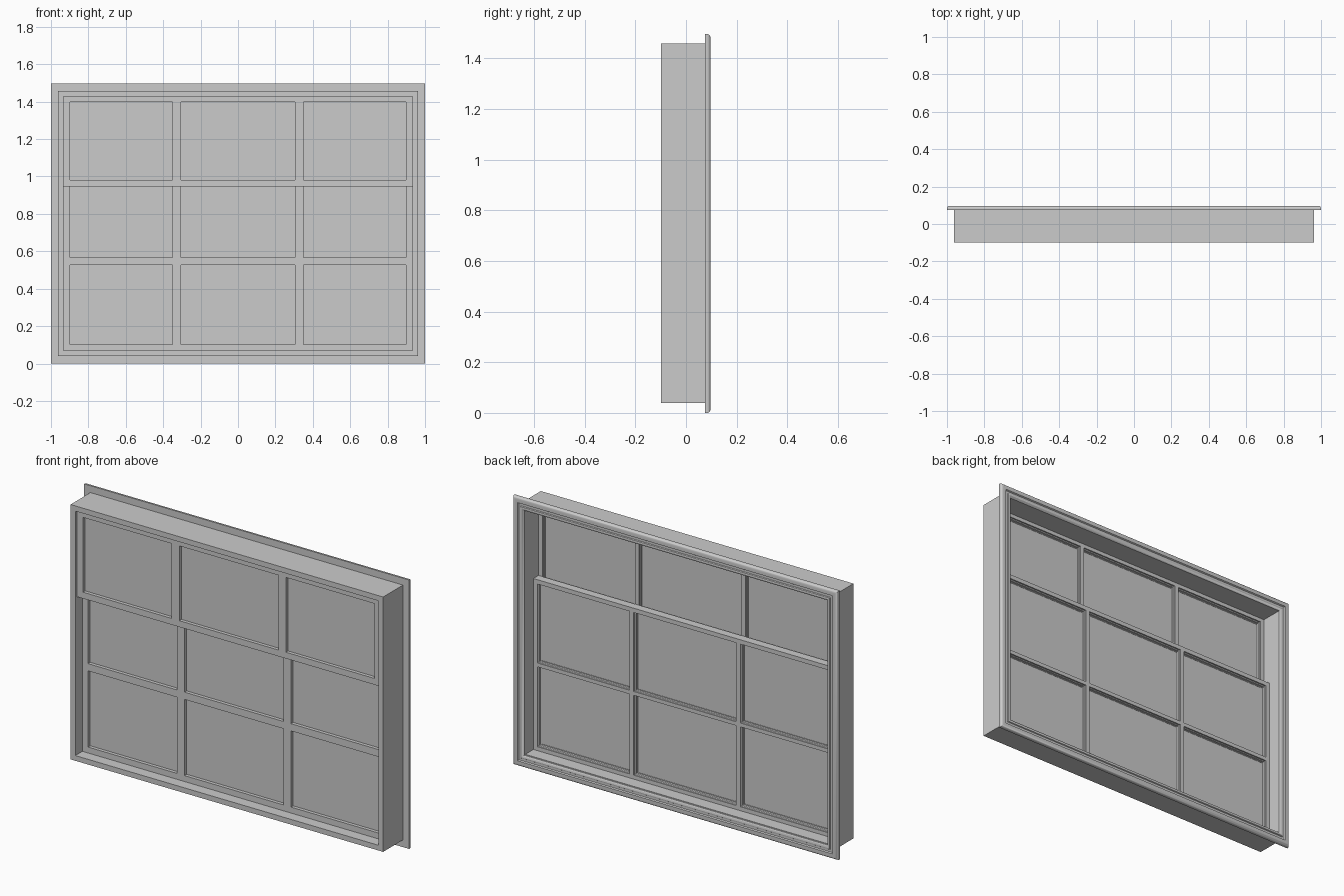
import bpy, bmesh, math

if "Cube" in bpy.data.objects:
    bpy.data.objects.remove(bpy.data.objects["Cube"])


def finish(name, bm, smooth=False):
    bmesh.ops.recalc_face_normals(bm, faces=bm.faces)
    me = bpy.data.meshes.new(name)
    bm.to_mesh(me)
    bm.free()
    ob = bpy.data.objects.new(name, me)
    bpy.context.collection.objects.link(ob)
    if smooth:
        bpy.ops.object.select_all(action='DESELECT')
        bpy.context.view_layer.objects.active = ob
        ob.select_set(True)
        bpy.ops.object.shade_smooth_by_angle(angle=math.radians(35))
    return ob


def bridge(bm, a, b):
    for i in range(len(a)):
        j = (i + 1) % len(a)
        bm.faces.new((a[i], a[j], b[j], b[i]))


def ring(name, half, z0, z1, profile, smooth=False):
    """Mitred rectangular frame; profile points are (inset, y)."""
    bm = bmesh.new()
    loops = []
    for sx, top in ((-1, 0), (1, 0), (1, 1), (-1, 1)):
        loops.append([bm.verts.new((sx * (half - d), y, z1 - d if top else z0 + d))
                      for d, y in profile])
    for i in range(4):
        bridge(bm, loops[i], loops[(i + 1) % 4])
    return finish(name, bm, smooth)


def bar(name, profile, a, b, at, vertical):
    """Straight glazing bar; profile points are (offset across, y)."""
    bm = bmesh.new()
    ends = [[bm.verts.new((at + d, y, t) if vertical else (t, y, at + d))
             for d, y in profile] for t in (a, b)]
    bridge(bm, *ends)
    for e in ends:
        bm.faces.new(e)
    return finish(name, bm)


def box(name, x0, x1, y0, y1, z0, z1):
    return bar(name, [(x0, y0), (x1, y0), (x1, y1), (x0, y1)], z0, z1, 0, True)


HALF, RAIL, THICK = 0.933, 0.035, 0.045


def sash(name, y, z0, z1, cross_bars):
    # stepped moulding on the room side, square edge on the outside
    steps = [(0, 0), (0, 0.026), (0.004, 0.026), (0.006, 0.034),
             (0.011, 0.037), (0.011, THICK)]
    prof = [(0, y)] + [(RAIL - d, y + t) for d, t in steps] + [(0, y + THICK)]
    ring(name + "_frame", HALF, z0, z1, prof)
    h = 0.0235
    right = [(h - d, y + t) for d, t in steps]
    muntin = right + [(-d, t) for d, t in reversed(right)]
    for x in (-0.328, 0.328):
        bar(name + "_upright_bar", muntin, z0 + 0.02, z1 - 0.02, x, True)
    for z in cross_bars:
        bar(name + "_cross_bar", [(d * 0.86, t) for d, t in muntin],
            -HALF + 0.02, HALF - 0.02, z, False)
    box(name + "_glass", -HALF + 0.02, HALF - 0.02, y + 0.019, y + 0.024,
        z0 + 0.02, z1 - 0.02)


# Box frame lining the wall opening
ring("jamb_frame", 0.962, 0.04, 1.458,
     [(0, -0.098), (0.029, -0.098), (0.029, 0.08), (0, 0.08)])

# Moulded casing on the room side, with rounded outer edge and inner bead
arc = [(0.014 - 0.014 * math.cos(a), 0.083 + 0.014 * math.sin(a))
       for a in [math.radians(15 * i) for i in range(7)]]
casing = [(0, 0.076)] + arc + [(0.030, 0.097), (0.034, 0.090), (0.046, 0.090),
          (0.049, 0.095), (0.055, 0.097), (0.061, 0.095), (0.067, 0.089), (0.067, 0.076)]
ring("casing", 1.0, 0.0, 1.496, casing, True)

# Upper sash sits outside, lower sash slides inside it
sash("upper_sash", -0.081, 0.946, 1.432, [])
sash("lower_sash", -0.036, 0.067, 1.02, [0.546])
